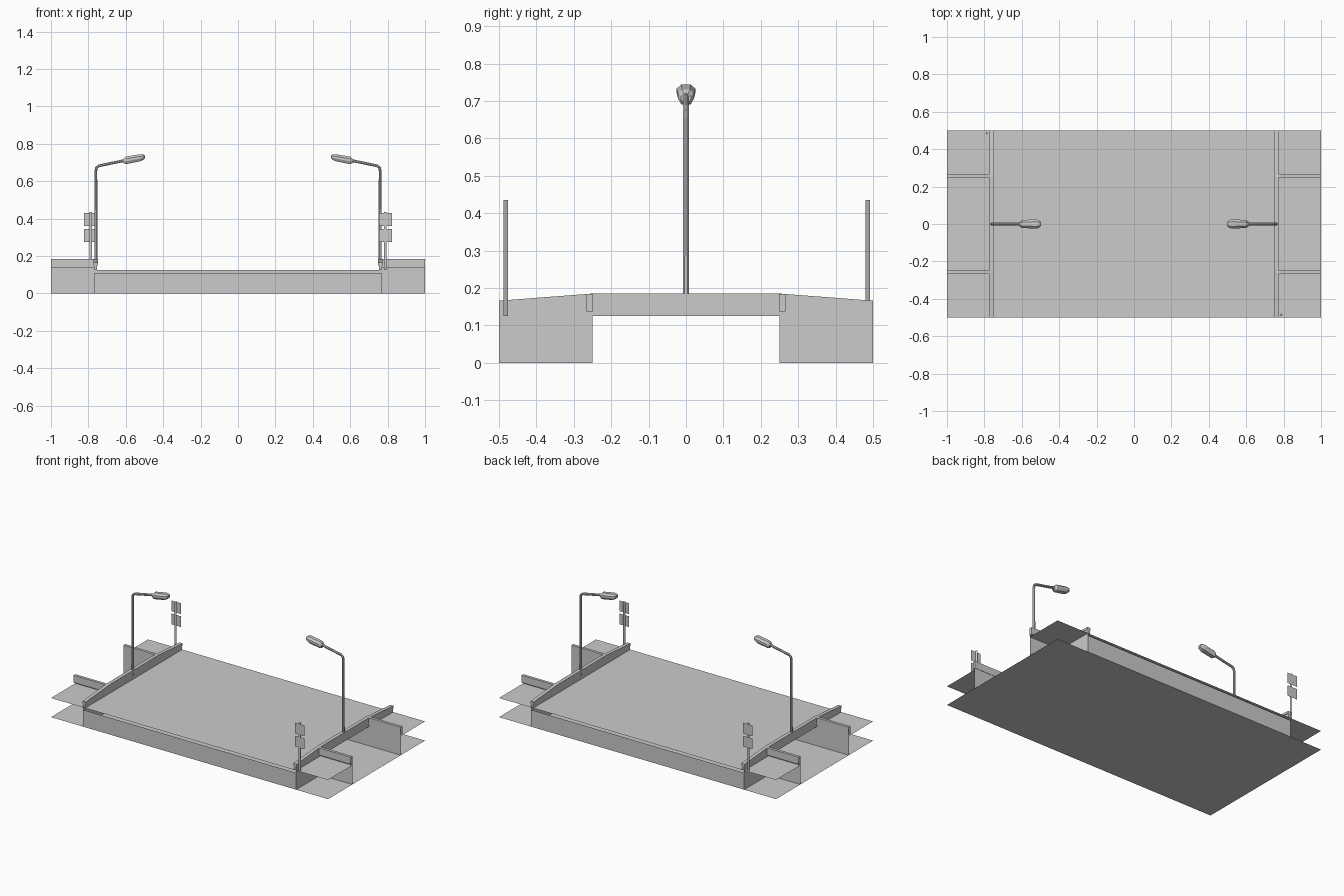
import bpy, bmesh, math
from mathutils import Vector

if "Cube" in bpy.data.objects:
    bpy.data.objects.remove(bpy.data.objects["Cube"])


def add_mesh(name, bm):
    bmesh.ops.remove_doubles(bm, verts=bm.verts, dist=1e-5)
    me = bpy.data.meshes.new(name)
    bm.to_mesh(me)
    bm.free()
    ob = bpy.data.objects.new(name, me)
    bpy.context.collection.objects.link(ob)
    return ob


def sheet(name, corners):
    bm = bmesh.new()
    bm.faces.new([bm.verts.new(c) for c in corners])
    return add_mesh(name, bm)


def flat(name, x0, x1, y0, y1, z):
    return sheet(name, [(x0, y0, z), (x1, y0, z), (x1, y1, z), (x0, y1, z)])


def wall_x(name, x0, x1, y, z0, z1):
    return sheet(name, [(x0, y, z0), (x1, y, z0), (x1, y, z1), (x0, y, z1)])


def wall_y(name, x, y0, y1, z0, z1):
    return sheet(name, [(x, y0, z0), (x, y1, z0), (x, y1, z1), (x, y0, z1)])


def loft(name, rings):
    """Closed skin through equal-length point rings."""
    bm = bmesh.new()
    rows = [[bm.verts.new(p) for p in r] for r in rings]
    n = len(rows[0])
    for a, b in zip(rows, rows[1:]):
        for i in range(n):
            j = (i + 1) % n
            bm.faces.new((a[i], a[j], b[j], b[i]))
    bm.faces.new(rows[0][::-1])
    bm.faces.new(rows[-1])
    bmesh.ops.recalc_face_normals(bm, faces=bm.faces)
    return add_mesh(name, bm)


def box(name, x0, x1, y0, y1, z0, z1):
    return loft(name, [[(x0, y0, z), (x1, y0, z), (x1, y1, z), (x0, y1, z)]
                       for z in (z0, z1)])


def tube(name, path, radii, sides):
    """Tube along a path lying in the xz plane."""
    pts = [Vector(p) for p in path]
    rings = []
    for i, p in enumerate(pts):
        t = (pts[min(i + 1, len(pts) - 1)] - pts[max(i - 1, 0)]).normalized()
        v = Vector((0, 1, 0))
        u = v.cross(t)
        rings.append([p + radii[i] * (math.cos(a) * u + math.sin(a) * v)
                      for a in (2 * math.pi * (k + 0.5) / sides for k in range(sides))])
    return loft(name, rings)


DECK = 0.125

# canal bed and road deck
flat("canal_bed", -1, 1, -0.5, 0.5, 0)
flat("road_deck", -0.77, 0.77, -0.5, 0.5, DECK)

for s in (-1, 1):
    # end wall under the road and canal side wall
    wall_x("end_wall", -0.77, 0.77, s * 0.5, 0, 0.11)
    wall_x("canal_wall", -0.77, 0.77, s * 0.25, 0, DECK)

    # sloped bridge parapet following the side profile
    prof = [(-0.5, DECK), (0.5, DECK), (0.5, 0.165), (0.25, 0.184),
            (-0.25, 0.184), (-0.5, 0.165)]
    loft("bridge_parapet", [[(s * x, y, z) for y, z in prof] for x in (0.753, 0.77)])
    # coping on top of the parapet
    top = prof[2:]
    cop = [(y, z + 0.001) for y, z in top] + [(y, z - 0.015) for y, z in top[::-1]]
    loft("parapet_coping", [[(s * x, y, z) for y, z in cop] for x in (0.749, 0.772)])

    for t in (-1, 1):
        x0, x1 = sorted((s * 0.77, s * 1.0))
        y0, y1 = sorted((t * 0.25, t * 0.5))
        # bank ground, abutment side and embankment wall with its coping
        flat("bank_ground", x0, x1, y0, y1, DECK)
        wall_y("abutment_side", s * 0.77, y0, y1, 0, DECK)
        wall_x("bank_wall", x0, x1, t * 0.25, 0, 0.184)
        c0, c1 = sorted((t * 0.248, t * 0.266))
        box("bank_coping", x0, x1, c0, c1, 0.137, 0.184)

    # street lamp: pole with bent arm
    path = [(0.76, 0.15), (0.76, 0.655), (0.757, 0.672), (0.745, 0.682), (0.60, 0.712)]
    tube("lamp_pole", [(s * x, 0, z) for x, z in path],
         [0.009, 0.008, 0.008, 0.008, 0.008], 8)
    # lamp head: tilted faceted body (x, centre z, half width, half height)
    sec = [(0.612, 0.708, 0.013, 0.012), (0.600, 0.711, 0.021, 0.020),
           (0.525, 0.725, 0.025, 0.019), (0.507, 0.728, 0.020, 0.015),
           (0.498, 0.730, 0.010, 0.008)]
    shape = [(-1, -0.25), (-0.6, -1), (0.6, -1), (1, -0.25),
             (1, 0.4), (0.5, 1), (-0.5, 1), (-1, 0.4)]
    loft("lamp_head", [[(s * x, a * w, z + b * h) for a, b in shape]
                       for x, z, w, h in sec])

    # road sign: three-sided post with two plates, at opposite corners
    px, py = s * 0.787, -s * 0.484
    loft("sign_post", [[(px + 0.008 * math.cos(a), py + 0.008 * math.sin(a), z)
                        for a in (math.radians(90 + 120 * k) for k in range(3))]
                       for z in (DECK, 0.435)])
    for z0 in (0.275, 0.36):
        xa, xb = sorted((s * 0.754, s * 0.824))
        wall_x("sign_plate", xa, xb, py - s * 0.007, z0, z0 + 0.07)
